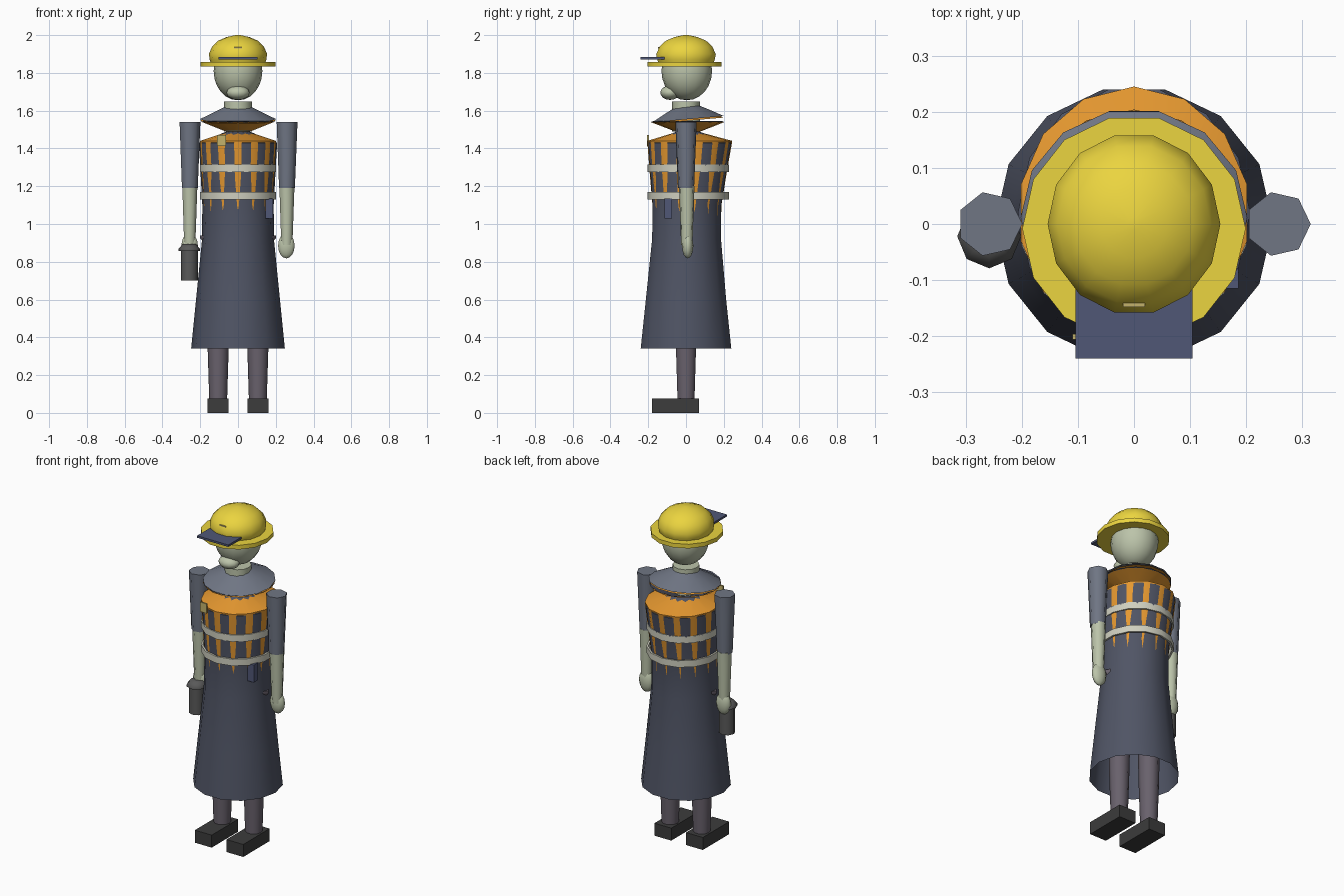
import bpy, math
from math import cos, sin, pi, radians

if "Cube" in bpy.data.objects:
    bpy.data.objects.remove(bpy.data.objects["Cube"])


def material(name, r, g, b):
    m = bpy.data.materials.new(name)
    m.diffuse_color = (r, g, b, 1)
    m.use_nodes = True
    m.node_tree.nodes["Principled BSDF"].inputs["Base Color"].default_value = m.diffuse_color
    return m


COAT = material("coat_cloth", 0.08, 0.09, 0.13)
SLEEVE = material("sleeve_cloth", 0.16, 0.18, 0.23)
SKIN = material("pale_skin", 0.50, 0.55, 0.40)
ORANGE = material("orange", 0.80, 0.32, 0.03)
STRIPE = material("reflective", 0.62, 0.62, 0.52)
YELLOW = material("yellow", 0.83, 0.66, 0.05)
BLUE = material("blue", 0.08, 0.095, 0.18)
TROUSER = material("trouser", 0.14, 0.12, 0.15)
DARK = material("dark_grey", 0.045, 0.045, 0.045)
METAL = material("metal", 0.10, 0.10, 0.10)
GOLD = material("badge_gold", 0.55, 0.45, 0.15)


def finish(ob, name, mat, angle=55):
    ob.name = name
    ob.data.materials.append(mat)
    bpy.ops.object.select_all(action='DESELECT')
    ob.select_set(True)
    bpy.context.view_layer.objects.active = ob
    bpy.ops.object.shade_smooth_by_angle(angle=radians(angle))
    return ob


def loft(name, rings, mat, n=14, phase=0.0, x=0.0, caps=False, closed=False):
    """Stack elliptical rings given as (z, rx, ry, centre y)."""
    verts, faces = [], []
    for z, rx, ry, cy in rings:
        for i in range(n):
            a = phase + 2 * pi * i / n
            verts.append((x + rx * cos(a), cy + ry * sin(a), z))
    m = len(rings)
    for j in range(m if closed else m - 1):
        k = (j + 1) % m
        for i in range(n):
            h = (i + 1) % n
            faces.append((j * n + i, j * n + h, k * n + h, k * n + i))
    if caps:
        faces.append(tuple(reversed(range(n))))
        faces.append(tuple(range((m - 1) * n, m * n)))
    me = bpy.data.meshes.new(name)
    me.from_pydata(verts, [], faces)
    ob = bpy.data.objects.new(name, me)
    bpy.context.collection.objects.link(ob)
    return finish(ob, name, mat)


def tube(name, pts, mat, n, x=0.0, y=0.0):
    return loft(name, [(z, r, r, y) for z, r in pts], mat, n, x=x, caps=True)


def box(name, lo, hi, mat, rot=(0, 0, 0)):
    bpy.ops.mesh.primitive_cube_add(size=1, location=[(a + b) / 2 for a, b in zip(lo, hi)], rotation=rot)
    ob = bpy.context.object
    ob.scale = [b - a for a, b in zip(lo, hi)]
    return finish(ob, name, mat, 30)


def ball(name, loc, size, mat, seg=14, rings=10):
    bpy.ops.mesh.primitive_uv_sphere_add(segments=seg, ring_count=rings, radius=1, location=loc)
    ob = bpy.context.object
    ob.scale = size
    return finish(ob, name, mat)


# Long coat, open at the hem, pinched below a flared inner collar
loft("coat", [(0.34, 0.248, 0.246, 0), (0.60, 0.222, 0.218, 0), (0.92, 0.190, 0.187, 0.003),
              (1.10, 0.189, 0.186, 0.005), (1.28, 0.199, 0.206, 0.012), (1.43, 0.207, 0.225, 0.020),
              (1.49, 0.060, 0.060, 0.010), (1.545, 0.198, 0.198, 0.008)], COAT)

# Vest shell, turned half a side so its corners show through as stripes
loft("vest", [(1.04, 0.1838, 0.181, 0.005), (1.10, 0.1855, 0.1825, 0.005), (1.28, 0.198, 0.205, 0.012),
              (1.44, 0.207, 0.225, 0.020), (1.487, 0.060, 0.060, 0.010), (1.54, 0.196, 0.196, 0.008)],
     ORANGE, phase=pi / 14)

# Reflective bands
for i, z in enumerate((1.295, 1.15)):
    loft(f"reflective_band_{i + 1}",
         [(z - 0.02, 0.195, 0.205, 0.012), (z - 0.02, 0.206, 0.216, 0.012),
          (z + 0.02, 0.206, 0.216, 0.012), (z + 0.02, 0.195, 0.205, 0.012)],
         STRIPE, phase=pi / 14, closed=True)

# Tilted outer collar and its orange lining
for name, mat, dz, k in (("collar", SLEEVE, 0, 1), ("collar_lining", ORANGE, -0.008, 0.985)):
    c = loft(name, [(-0.015 + dz, 0.202 * k, 0.195 * k, 0), (0.025 + dz, 0.12, 0.12, 0),
                    (0.05 + dz, 0.07, 0.07, 0)], mat)
    c.location = (0, 0.01, 1.57)
    c.rotation_euler.x = radians(5)

# Hips just breaking the coat at both sides
loft("hips", [(0.86, 0.14, 0.09, 0), (0.925, 0.202, 0.11, 0), (0.94, 0.202, 0.11, 0)],
     TROUSER, n=8, caps=True)

# Paired limbs
for side, s in (("left", -1), ("right", 1)):
    tube(f"{side}_leg", [(0.06, 0.047), (0.35, 0.056), (0.88, 0.066)], TROUSER, 10, x=s * 0.105)
    box(f"{side}_shoe", (s * 0.105 - 0.056, -0.18, 0), (s * 0.105 + 0.056, 0.07, 0.075), DARK)
    tube(f"{side}_sleeve", [(1.19, 0.044), (1.54, 0.058)], SLEEVE, 7, x=s * 0.257)
    tube(f"{side}_forearm", [(0.89, 0.031), (1.20, 0.042)], SKIN, 7, x=s * 0.257, y=0.004)
    ball(f"{side}_hand", (s * 0.256, 0.009, 0.885), (0.046, 0.03, 0.067), SKIN, 10, 8)

# Lantern carried in one hand
tube("lantern_body", [(0.70, 0.045), (0.865, 0.045)], METAL, 8, x=-0.258, y=-0.022)
tube("lantern_cap", [(0.858, 0.057), (0.868, 0.057), (0.893, 0.036)], METAL, 8, x=-0.258, y=-0.022)

# Head and neck
tube("neck", [(1.49, 0.073), (1.648, 0.073)], SKIN, 12)
ball("head", (0, 0.004, 1.81), (0.129, 0.134, 0.155), SKIN, 16, 12)
ball("muzzle", (0, -0.084, 1.695), (0.061, 0.052, 0.038), SKIN, 12, 8)

# Hard hat
loft("helmet_dome", [(1.835, 0.138, 0.142, 0), (1.87, 0.150, 0.156, 0), (1.90, 0.154, 0.162, 0),
                     (1.94, 0.137, 0.142, 0), (1.97, 0.106, 0.11, 0), (1.99, 0.06, 0.062, 0),
                     (2.0, 0.012, 0.012, 0)], YELLOW, caps=True)
loft("helmet_brim", [(1.833, 0.120, 0.120, -0.008), (1.833, 0.199, 0.202, -0.008),
                     (1.858, 0.199, 0.202, -0.008), (1.858, 0.120, 0.120, -0.008)], YELLOW, closed=True)
box("visor", (-0.104, -0.24, 1.871), (0.104, -0.115, 1.883), BLUE)
box("helmet_stud", (-0.02, -0.148, 1.93), (0.02, -0.135, 1.936), GOLD)

# Chest badge and belt radio
box("badge", (-0.11, -0.206, 1.413), (-0.064, -0.196, 1.47), GOLD)
box("radio", (0.145, -0.115, 1.03), (0.186, -0.075, 1.135), BLUE)
